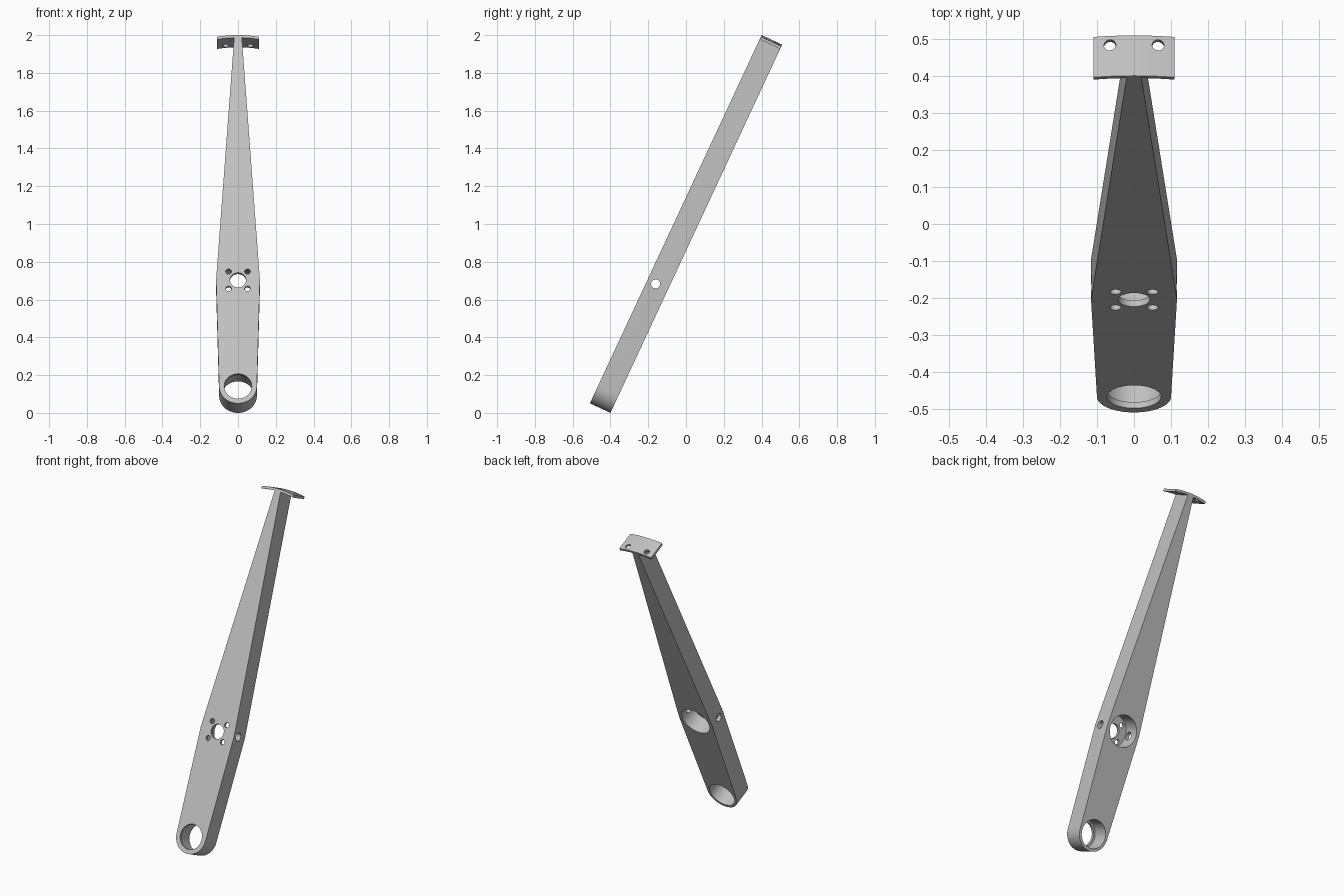
import bpy, bmesh, math
from mathutils import Matrix

if "Cube" in bpy.data.objects:
    bpy.data.objects.remove(bpy.data.objects["Cube"], do_unlink=True)

THICK = 0.12        # arm depth, back face at local y = 0, front at -THICK
WALL = 0.018        # web left at the front of each bore
LENGTH = 2.151
PIVOT_Z, HUB_Z = 0.1, 0.72

grey = bpy.data.materials.new("plain_grey")
grey.use_nodes = True
color = (0.53, 0.53, 0.53, 1)
grey.diffuse_color = color
grey.node_tree.nodes["Principled BSDF"].inputs["Base Color"].default_value = color


def extrude_profile(name, points):
    """Extrude an x/z outline through the depth of the arm."""
    bm = bmesh.new()
    face = bm.faces.new([bm.verts.new((x, 0, z)) for x, z in points])
    result = bmesh.ops.extrude_face_region(bm, geom=[face])
    verts = [v for v in result["geom"] if isinstance(v, bmesh.types.BMVert)]
    bmesh.ops.translate(bm, verts=verts, vec=(0, -THICK, 0))
    bmesh.ops.recalc_face_normals(bm, faces=bm.faces[:])
    mesh = bpy.data.meshes.new(name)
    bm.to_mesh(mesh)
    bm.free()
    mesh.materials.append(grey)
    obj = bpy.data.objects.new(name, mesh)
    bpy.context.collection.objects.link(obj)
    return obj


def drill(target, center, radius, depth, axis):
    """Cut a round hole of the given depth, centred on a point."""
    turn = {"X": Matrix.Rotation(math.pi / 2, 4, "Y"),
            "Y": Matrix.Rotation(math.pi / 2, 4, "X"),
            "Z": Matrix.Identity(4)}[axis]
    bm = bmesh.new()
    bmesh.ops.create_cone(bm, cap_ends=True, segments=48, radius1=radius,
                          radius2=radius, depth=depth,
                          matrix=Matrix.Translation(center) @ turn)
    mesh = bpy.data.meshes.new("hole_cutter")
    bm.to_mesh(mesh)
    bm.free()
    mesh.materials.append(grey)
    cutter = bpy.data.objects.new("hole_cutter", mesh)
    cutter.hide_render = True
    bpy.context.collection.objects.link(cutter)
    mod = target.modifiers.new("hole", "BOOLEAN")
    mod.operation, mod.solver, mod.object = "DIFFERENCE", "EXACT", cutter
    bpy.context.view_layer.objects.active = target
    bpy.ops.object.modifier_apply(modifier=mod.name)
    bpy.data.objects.remove(cutter, do_unlink=True)


# Tapered arm with a rounded lower end
outline = [(0.1 * math.cos(a), PIVOT_Z + 0.1 * math.sin(a))
           for a in (math.pi * (1 + i / 32) for i in range(33))]
outline += [(0.116, HUB_Z), (0.02, LENGTH - 0.01),
            (-0.02, LENGTH - 0.01), (-0.116, HUB_Z)]
arm = extrude_profile("tapered_arm", outline)

# Stepped bores: wide from the back, narrow through the front web
for z, narrow, wide in ((PIVOT_Z, 0.073, 0.084), (HUB_Z, 0.043, 0.094)):
    drill(arm, (0, 0.1 - (THICK - WALL), z), wide, 0.2, "Y")
    drill(arm, (0, -THICK, z), narrow, 0.1, "Y")

# Four bolt holes around the hub, and the cross hole through the sides
for sx in (-1, 1):
    for sz in (-1, 1):
        drill(arm, (sx * 0.05, -THICK, HUB_Z + sz * 0.05), 0.015, 0.1, "Y")
drill(arm, (0, -0.072, HUB_Z), 0.024, 0.5, "X")

# Gently arched mounting plate on the upper end
steps = [-0.11 + 0.22 * i / 16 for i in range(17)]
arch = [(x, LENGTH - 0.01 * (x / 0.11) ** 2) for x in steps]
plate = extrude_profile("mounting_plate",
                        arch + [(x, z - 0.015) for x, z in reversed(arch)])
for sx in (-1, 1):
    drill(plate, (sx * 0.065, -0.027, LENGTH), 0.016, 0.2, "Z")

# Lean the whole part backwards and smooth the round walls
for obj in (arm, plate):
    obj.rotation_euler.x = math.radians(-25)
    obj.location = (0, -0.4, 0)
    bpy.ops.object.select_all(action="DESELECT")
    obj.select_set(True)
    bpy.context.view_layer.objects.active = obj
    bpy.ops.object.shade_smooth_by_angle(angle=math.radians(30))
